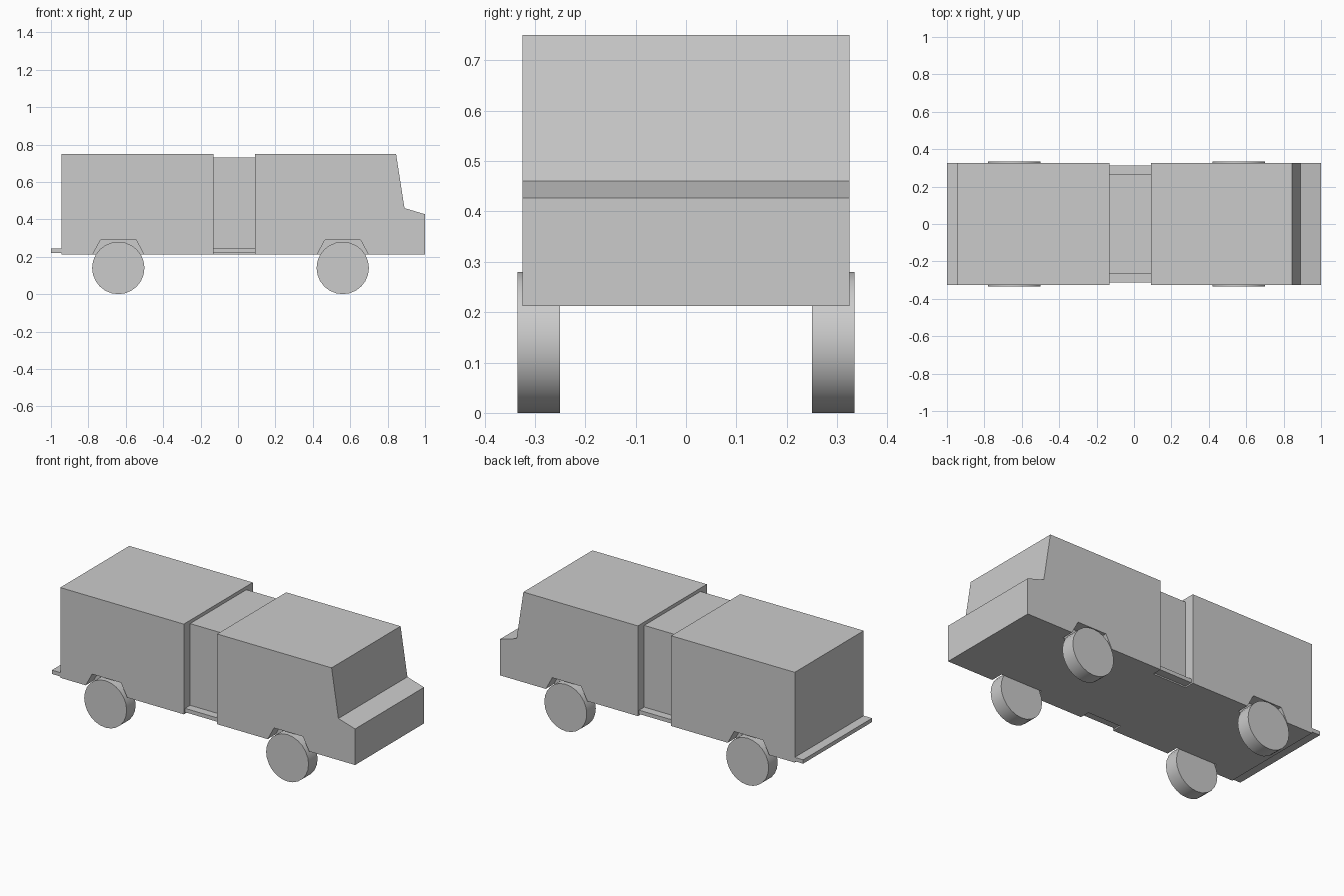
import bpy, bmesh, math

if "Cube" in bpy.data.objects:
    bpy.data.objects.remove(bpy.data.objects["Cube"])

HALF_W = 0.325
WHEEL_X = {"rear": -0.64, "front": 0.56}
SIDES = {"left": 1, "right": -1}


def prism(name, profile, y0, y1):
    """Extrude a closed x/z profile from y0 to y1."""
    bm = bmesh.new()
    face = bm.faces.new([bm.verts.new((x, y0, z)) for x, z in profile])
    ext = bmesh.ops.extrude_face_region(bm, geom=[face])
    verts = [v for v in ext["geom"] if isinstance(v, bmesh.types.BMVert)]
    bmesh.ops.translate(bm, verts=verts, vec=(0, y1 - y0, 0))
    bmesh.ops.recalc_face_normals(bm, faces=bm.faces)
    me = bpy.data.meshes.new(name)
    bm.to_mesh(me)
    bm.free()
    ob = bpy.data.objects.new(name, me)
    bpy.context.collection.objects.link(ob)
    return ob


def box(name, x0, x1, y0, y1, z0, z1):
    return prism(name, [(x0, z0), (x1, z0), (x1, z1), (x0, z1)], y0, y1)


def cut_arches(body, cx):
    """Cut a trapezoid wheel arch into both flanks."""
    shape = [(-0.137, 0.1), (-0.137, 0.212), (-0.095, 0.29),
             (0.095, 0.29), (0.137, 0.212), (0.137, 0.1)]
    for s in SIDES.values():
        cutter = prism("arch_cutter", [(cx + x, z) for x, z in shape],
                       *sorted((s * 0.25, s * 0.4)))
        cutter.hide_render = True
        mod = body.modifiers.new("arch", "BOOLEAN")
        mod.operation = "DIFFERENCE"
        mod.solver = "EXACT"
        mod.object = cutter
        bpy.context.view_layer.objects.active = body
        bpy.ops.object.modifier_apply(modifier=mod.name)
        bpy.data.objects.remove(cutter)


# Rear compartment and sloped-nose cab
rear = box("rear_compartment", -0.945, -0.13, -HALF_W, HALF_W, 0.212, 0.75)
cut_arches(rear, WHEEL_X["rear"])
cab = prism("cab", [(0.09, 0.212), (1.0, 0.212), (1.0, 0.427), (0.89, 0.46),
                    (0.845, 0.75), (0.09, 0.75)], -HALF_W, HALF_W)
cut_arches(cab, WHEEL_X["front"])

# Recessed middle section with side steps
box("middle_section", -0.13, 0.09, -0.265, 0.265, 0.212, 0.73)
for side, s in SIDES.items():
    box(side + "_step", -0.13, 0.09, *sorted((s * 0.265, s * 0.313)), 0.22, 0.243)

# Rear tailboard
box("rear_step", -1.0, -0.945, -HALF_W, HALF_W, 0.22, 0.243)

# Wheels
for end, cx in WHEEL_X.items():
    for side, s in SIDES.items():
        bpy.ops.mesh.primitive_cylinder_add(
            vertices=24, radius=0.14, depth=0.085,
            location=(cx, s * 0.2925, 0.14), rotation=(math.pi / 2, 0, 0))
        wheel = bpy.context.object
        wheel.name = f"{end}_{side}_wheel"
        bpy.ops.object.shade_smooth_by_angle(angle=math.radians(30))
